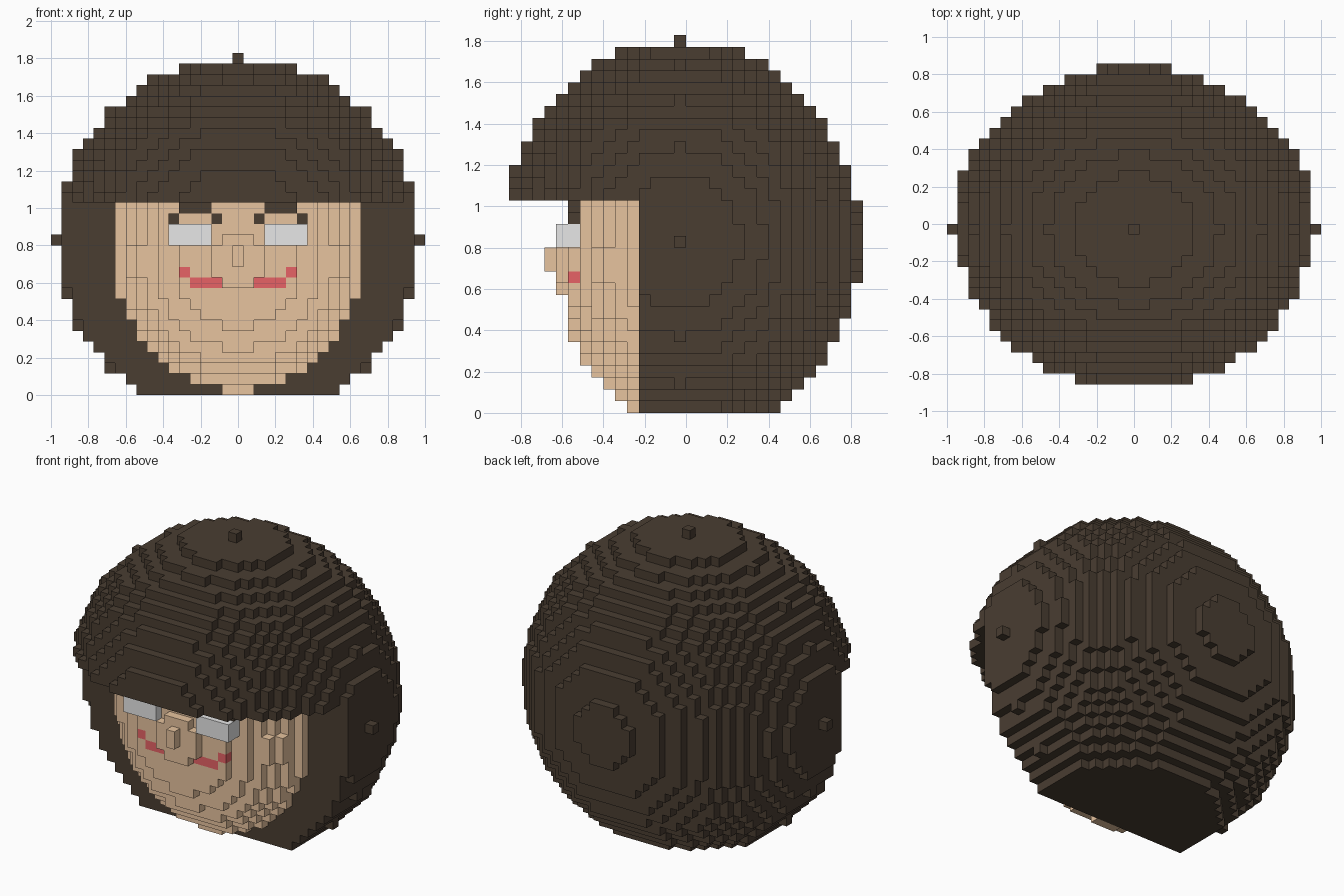
import bpy, bmesh
from mathutils import Vector

if "Cube" in bpy.data.objects:
    bpy.data.objects.remove(bpy.data.objects["Cube"], do_unlink=True)

S = 2 / 35                                  # block size
ORIGIN = Vector((0, -S / 2, 14.5 * S))      # centre block of the head


def material(name, rgb, rough=0.8):
    m = bpy.data.materials.new(name)
    m.use_nodes = True
    m.diffuse_color = (*rgb, 1)
    bsdf = m.node_tree.nodes["Principled BSDF"]
    bsdf.inputs["Base Color"].default_value = (*rgb, 1)
    bsdf.inputs["Roughness"].default_value = rough
    return m


def in_hair(x, y, z):
    # ball flattened front to back, cut away in front below the fringe
    inside = x * x + (y / 0.9) ** 2 + z * z <= 17 ** 2
    return inside and z >= -14 and (z >= 4 or y >= -3)


def in_face(x, y, z):
    # egg-shaped face that runs straight up under the fringe
    e = min(z + 2, 3)
    return (x / 12.5) ** 2 + (y / 10.2) ** 2 + (e / 13.2) ** 2 <= 1 and -4 >= y and -14 <= z < 4


# Fill the blocks of hair and face
blocks = {}
for x in range(-17, 18):
    for y in range(-15, 16):
        for z in range(-14, 18):
            if in_hair(x, y, z):
                blocks[x, y, z] = "hair"
            elif in_face(x, y, z):
                blocks[x, y, z] = "face"


def fill(part, xs, ys, zs):
    """Set a box of blocks on both sides of the face."""
    for x in xs:
        for y in ys:
            for z in zs:
                blocks[x, y, z] = blocks[-x, y, z] = part


# Facial features
fill("face", [0], [-11], [-2, -1])                  # nose
fill("eyes", range(3, 7), [-10, -9], [0, 1])
fill("eyebrows", [2, 6], [-9], [2])
fill("eyebrows", range(3, 6), [-9], [3])
fill("lips", range(2, 5), [-9], [-4])
fill("lips", [5], [-9], [-3])

SIDES = [Vector(v) for v in ((1, 0, 0), (-1, 0, 0), (0, 1, 0),
                             (0, -1, 0), (0, 0, 1), (0, 0, -1))]


def build(part, mat):
    """Make a mesh from the exposed sides of the part's blocks."""
    bm = bmesh.new()
    for pos, owner in blocks.items():
        if owner != part:
            continue
        c = Vector(pos)
        for n in SIDES:
            if tuple(int(v) for v in c + n) in blocks:
                continue
            u = Vector((n.y, n.z, n.x))
            w = n.cross(u)
            corners = [c + (n + a * u + b * w) / 2
                       for a, b in ((-1, -1), (1, -1), (1, 1), (-1, 1))]
            bm.faces.new([bm.verts.new(ORIGIN + p * S) for p in corners])
    bmesh.ops.remove_doubles(bm, verts=bm.verts, dist=S * 0.01)
    mesh = bpy.data.meshes.new(part)
    bm.to_mesh(mesh)
    bm.free()
    mesh.materials.append(mat)
    bpy.context.collection.objects.link(bpy.data.objects.new(part, mesh))


build("hair", material("dark brown", (0.067, 0.047, 0.031)))
build("face", material("skin", (1.0, 0.685, 0.43)))
build("eyes", material("white", (1.0, 1.0, 1.0)))
build("eyebrows", bpy.data.materials["dark brown"])
build("lips", material("red", (0.9, 0.14, 0.15)))
